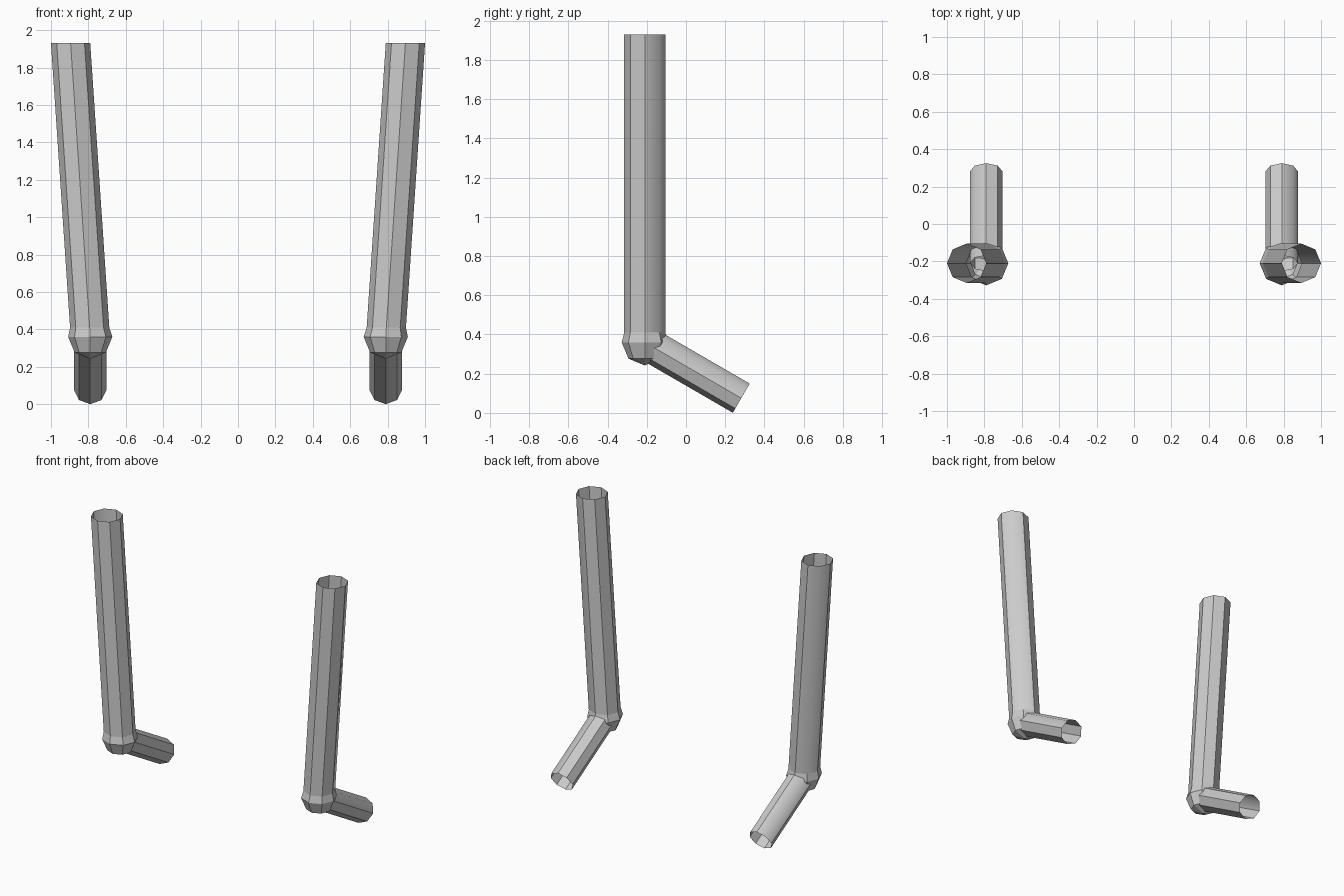
import bpy, bmesh
from math import cos, sin, pi
from mathutils import Vector

if "Cube" in bpy.data.objects:
    bpy.data.objects.remove(bpy.data.objects["Cube"])

SIDES = 8


def loft(name, rings, tip=None, soft_rings=(0, 0)):
    """Open octagonal tube through rings (centre, u axis, v axis, radius),
    optionally closed to a tip, mirrored to the other side.
    The 45 degree edge is left soft on the spans in soft_rings."""
    bm = bmesh.new()
    loops = []
    for c, u, v, r in rings:
        c, u, v = Vector(c), Vector(u), Vector(v)
        loops.append([bm.verts.new(c + r * (u * cos(2 * pi * i / SIDES) + v * sin(2 * pi * i / SIDES)))
                      for i in range(SIDES)])
    for a, b in zip(loops, loops[1:]):
        for i in range(SIDES):
            j = (i + 1) % SIDES
            bm.faces.new((a[i], a[j], b[j], b[i]))
    if tip:
        t = bm.verts.new(tip)
        for i in range(SIDES):
            bm.faces.new((loops[-1][i], loops[-1][(i + 1) % SIDES], t))
    for f in bm.faces:
        f.smooth = True
    for e in bm.edges:
        e.smooth = False
    for k in range(*soft_rings):
        bm.edges.get((loops[k][1], loops[k + 1][1])).smooth = True
    bmesh.ops.recalc_face_normals(bm, faces=bm.faces[:])
    mesh = bpy.data.meshes.new(name)
    bm.to_mesh(mesh)
    bm.free()
    ob = bpy.data.objects.new(name, mesh)
    bpy.context.collection.objects.link(ob)
    ob.modifiers.new("mirror", 'MIRROR').use_mirror_merge = False
    return ob


X, Y = (1, 0, 0), (0, 1, 0)
KX, KY, KZ, KR = 0.79, -0.21, 0.36, 0.118   # joint centre and radius
s = KR * sin(pi / 4)

# Upright tube, open at the top, ending in a faceted ball joint
loft("upright_tube_with_joint", [
    ((0.895, KY, 1.93), X, Y, 0.105),
    ((0.793, KY, 0.41), X, Y, 0.105),
    ((KX, KY, KZ), X, Y, KR),
    ((KX, KY, KZ - s), X, Y, s),
], tip=(KX, KY, KZ - KR), soft_rings=(0, 1))

# Short tube sloping down and back from the joint, open at the end
up = (0, sin(pi / 6), cos(pi / 6))
loft("lower_tube", [
    ((KX, KY, KZ), X, up, 0.086),
    ((KX, 0.282, 0.075), X, up, 0.086),
], soft_rings=(0, 1))
